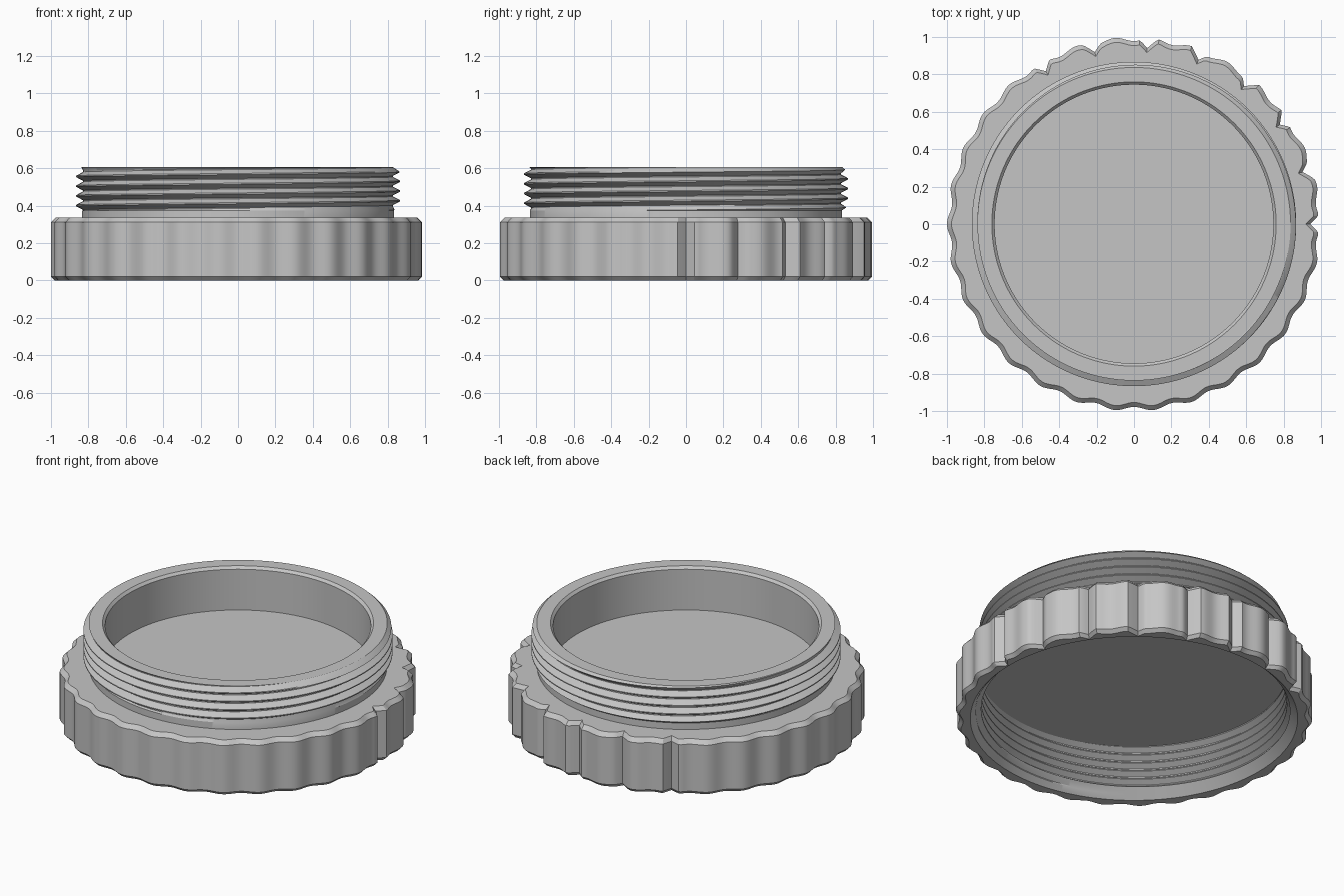
import bpy, bmesh, math

SEG = 420
PITCH = 0.052
TAU = 2 * math.pi

cube = bpy.data.objects.get("Cube")
if cube:
    bpy.data.objects.remove(cube, do_unlink=True)

grey = bpy.data.materials.new("plain_grey")
grey.use_nodes = True
colour = (0.56, 0.56, 0.56, 1)
grey.diffuse_color = colour
grey.node_tree.nodes["Principled BSDF"].inputs["Base Color"].default_value = colour


def finish(name, bm):
    bmesh.ops.remove_doubles(bm, verts=bm.verts, dist=0.0001)
    bmesh.ops.recalc_face_normals(bm, faces=bm.faces)
    mesh = bpy.data.meshes.new(name)
    bm.to_mesh(mesh)
    bm.free()
    mesh.materials.append(grey)
    obj = bpy.data.objects.new(name, mesh)
    bpy.context.collection.objects.link(obj)
    bpy.ops.object.select_all(action="DESELECT")
    obj.select_set(True)
    bpy.context.view_layer.objects.active = obj
    bpy.ops.object.shade_smooth_by_angle(angle=math.radians(28))


def sweep(name, section):
    """Turn a closed section, which may vary with the angle, around z."""
    bm = bmesh.new()
    columns = []
    for i in range(SEG + 1):
        a = TAU * i / SEG
        columns.append([bm.verts.new((r * math.cos(a), r * math.sin(a), z))
                        for r, z in section(a)])
    n = len(columns[0])
    for p, q in zip(columns, columns[1:]):
        for j in range(n):
            k = (j + 1) % n
            bm.faces.new((p[j], q[j], q[k], p[k]))
    finish(name, bm)


def disc(name, radius, bottom, top):
    bm = bmesh.new()
    bmesh.ops.create_cone(bm, cap_ends=True, segments=SEG // 2, radius1=radius,
                          radius2=radius, depth=top - bottom)
    bmesh.ops.translate(bm, verts=bm.verts, vec=(0, 0, (top + bottom) / 2))
    finish(name, bm)


def thread(a, low, high, root, crest, start):
    """Points of a helical V thread from low to high at one angle."""
    points = []
    rise = start + PITCH * a / TAU
    first = math.floor((low - start) / PITCH) - 2
    last = math.ceil((high - start) / PITCH) + 2
    for turn in range(first, last):
        for step in (-0.06, 0.06, 0.45, 0.55):
            z = min(max(rise + (turn + step) * PITCH, low), high)
            phase = abs(((z - rise) / PITCH + 0.5) % 1 - 0.5)
            t = min(max((0.45 - phase) / 0.39, 0), 1)
            points.append((root + (crest - root) * t, z))
    return points


def grip_radius(a):
    """Thirty shallow waves, with V notches over the back left part."""
    r = 0.989 - 0.011 * math.cos(30 * (a + math.pi / 2))
    for k in range(8):
        off = abs((a - k * TAU / 21 + math.pi) % TAU - math.pi)
        r = min(r, 0.943 + 0.95 * off)
    return r


def ring_section(a):
    r = grip_radius(a)
    inside = thread(a, 0, 0.32, 0.888, 0.857, 0.02)
    inside = [(max(x, 0.918 - z), z) for x, z in inside]
    outside = [(0.8, 0.32), (0.8, 0.335), (r - 0.024, 0.335), (r, 0.311),
               (r, 0.02), (r - 0.02, 0)]
    return inside + outside


def neck_section(a):
    outside = thread(a, 0.375, 0.605, 0.828, 0.867, 0.53)
    outside = [(min(x, 0.837 + 1.1 * (0.605 - z), 0.835 + 1.5 * (z - 0.375)), z)
               for x, z in outside]
    return ([(0.745, 0.325), (0.835, 0.325), (0.835, 0.375)] + outside
            + [(0.837, 0.605), (0.76, 0.605), (0.745, 0.59)])


# Knurled ring with the internal thread
sweep("grip_ring", ring_section)
# Raised neck with the external thread
sweep("threaded_neck", neck_section)
# Thin dividing wall between the two openings
disc("lower_wall", 0.9, 0.313, 0.328)
disc("neck_floor", 0.77, 0.322, 0.338)
